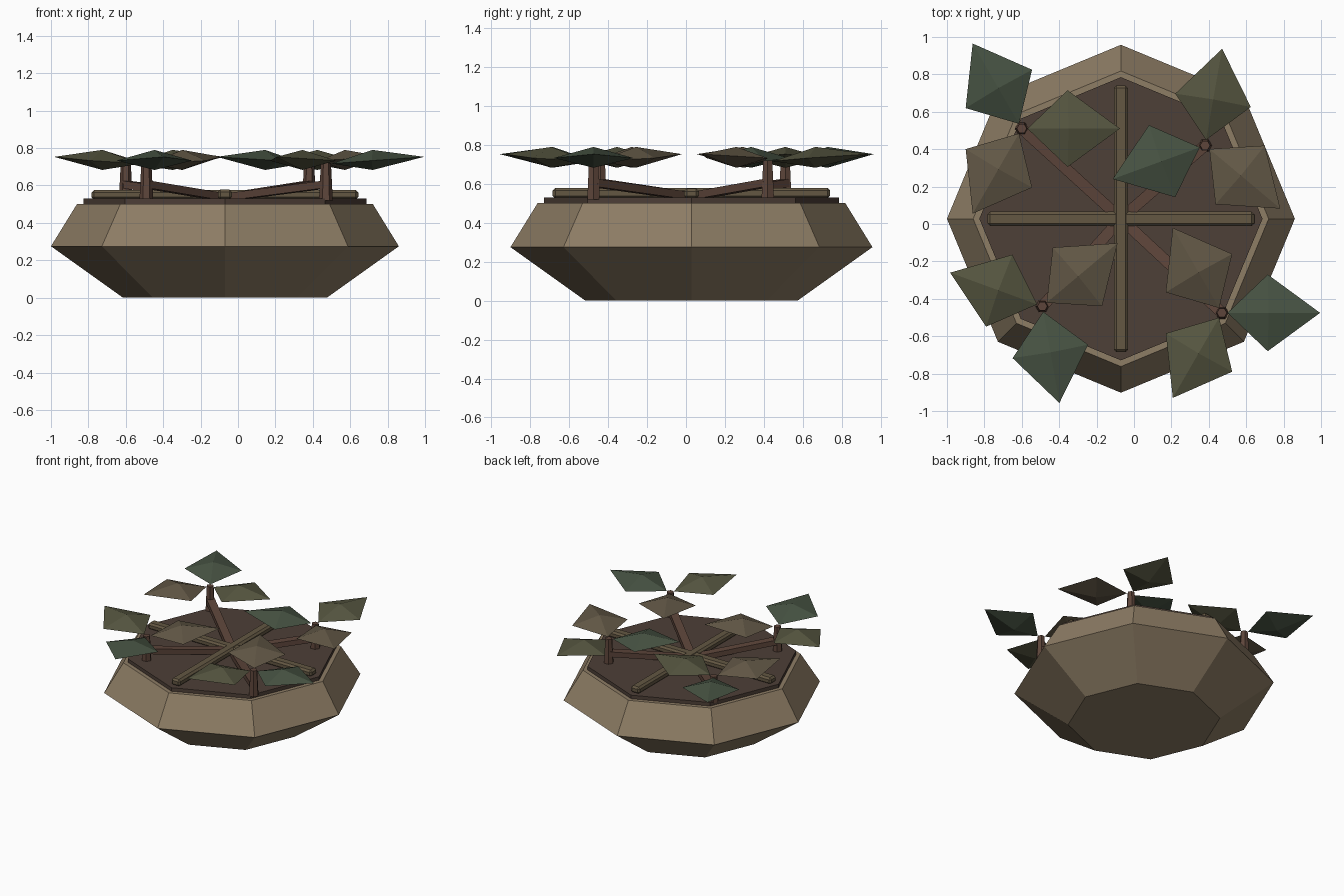
import bpy, bmesh
from math import cos, sin, pi, radians
from mathutils import Vector, Matrix

if "Cube" in bpy.data.objects:
    bpy.data.objects.remove(bpy.data.objects["Cube"])

CX, CY = -0.07, 0.028   # planter axis


def material(name, rgb):
    m = bpy.data.materials.new(name)
    m.diffuse_color = (*rgb, 1)
    m.use_nodes = True
    m.node_tree.nodes["Principled BSDF"].inputs["Base Color"].default_value = m.diffuse_color
    return m


CLAY = material("clay", (0.27, 0.205, 0.13))
SOIL = material("soil", (0.075, 0.05, 0.038))
SLAT = material("slat", (0.125, 0.095, 0.055))
WOOD = material("wood", (0.11, 0.06, 0.043))
LEAVES = [material("olive_leaf", (0.09, 0.09, 0.05)),
          material("green_leaf", (0.062, 0.085, 0.055)),
          material("brown_leaf", (0.12, 0.095, 0.06))]


def add_object(name, bm, mat):
    bmesh.ops.recalc_face_normals(bm, faces=bm.faces)
    me = bpy.data.meshes.new(name)
    bm.to_mesh(me)
    bm.free()
    me.materials.append(mat)
    ob = bpy.data.objects.new(name, me)
    bpy.context.collection.objects.link(ob)
    return ob


def lathe(name, profile, sides, x, y, mat):
    """Closed faceted solid from (radius, z) rings."""
    bm = bmesh.new()
    rings = [[bm.verts.new((x + r * cos(2 * pi * i / sides), y + r * sin(2 * pi * i / sides), z))
              for i in range(sides)] for r, z in profile]
    for a, b in zip(rings, rings[1:]):
        for i in range(sides):
            j = (i + 1) % sides
            bm.faces.new((a[i], a[j], b[j], b[i]))
    bm.faces.new(rings[0])
    bm.faces.new(rings[-1])
    return add_object(name, bm, mat)


def beam(name, start, end, width, height, mat, bevel=0):
    """Box running between two points."""
    start, end = Vector(start), Vector(end)
    d = end - start
    x = d.normalized()
    y = Vector((0, 0, 1)).cross(x).normalized()
    rot = Matrix((x, y, x.cross(y))).transposed().to_4x4()
    bm = bmesh.new()
    bmesh.ops.create_cube(bm, size=1)
    bm.transform(Matrix.Translation((start + end) / 2) @ rot
                 @ Matrix.Diagonal((d.length, width, height, 1)))
    if bevel:
        bmesh.ops.bevel(bm, geom=bm.edges[:], offset=bevel, segments=1, affect='EDGES')
    return add_object(name, bm, mat)


def leaf(name, x, y, angle, mat):
    """Flattened octahedron: base, two sides, tip, upper and lower ridge points."""
    bm = bmesh.new()
    pts = [(0.03, 0, 0.717), (0.245, -0.205, 0.733), (0.525, 0, 0.753), (0.245, 0.205, 0.733)]
    rim = [bm.verts.new(p) for p in pts]
    for z in (0.79, 0.683):
        c = bm.verts.new((0.25, 0, z))
        for i in range(4):
            bm.faces.new((rim[i], rim[(i + 1) % 4], c))
    bm.transform(Matrix.Translation((x, y, 0)) @ Matrix.Rotation(angle, 4, 'Z'))
    return add_object(name, bm, mat)


# Eight-sided bowl and soil slab
lathe("bowl", [(0.545, 0), (0.93, 0.275), (0.79, 0.502)], 8, CX, CY, CLAY)
lathe("soil", [(0.757, 0.49), (0.757, 0.53)], 8, CX, CY, SOIL)

# Crossed slats on the soil
beam("slat_x", (CX - 0.713, CY, 0.55), (CX + 0.713, CY, 0.55), 0.076, 0.052, SLAT, 0.014)
beam("slat_y", (CX, CY - 0.713, 0.552), (CX, CY + 0.713, 0.552), 0.076, 0.054, SLAT, 0.014)

# Four saplings: trunk, sloping branch to the middle, three leaves
for i, (x, y) in enumerate([(-0.60, 0.51), (0.38, 0.42), (-0.49, -0.44), (0.47, -0.475)]):
    lathe(f"trunk_{i}", [(0.037, 0.52), (0.027, 0.72)], 6, x, y, WOOD)
    beam(f"branch_{i}", (CX, CY, 0.535), (x, y, 0.605), 0.06, 0.04, WOOD)
    for k in range(3):
        leaf(f"leaf_{i}_{k}", x, y, radians(80 * i + 120 * k), LEAVES[k])
